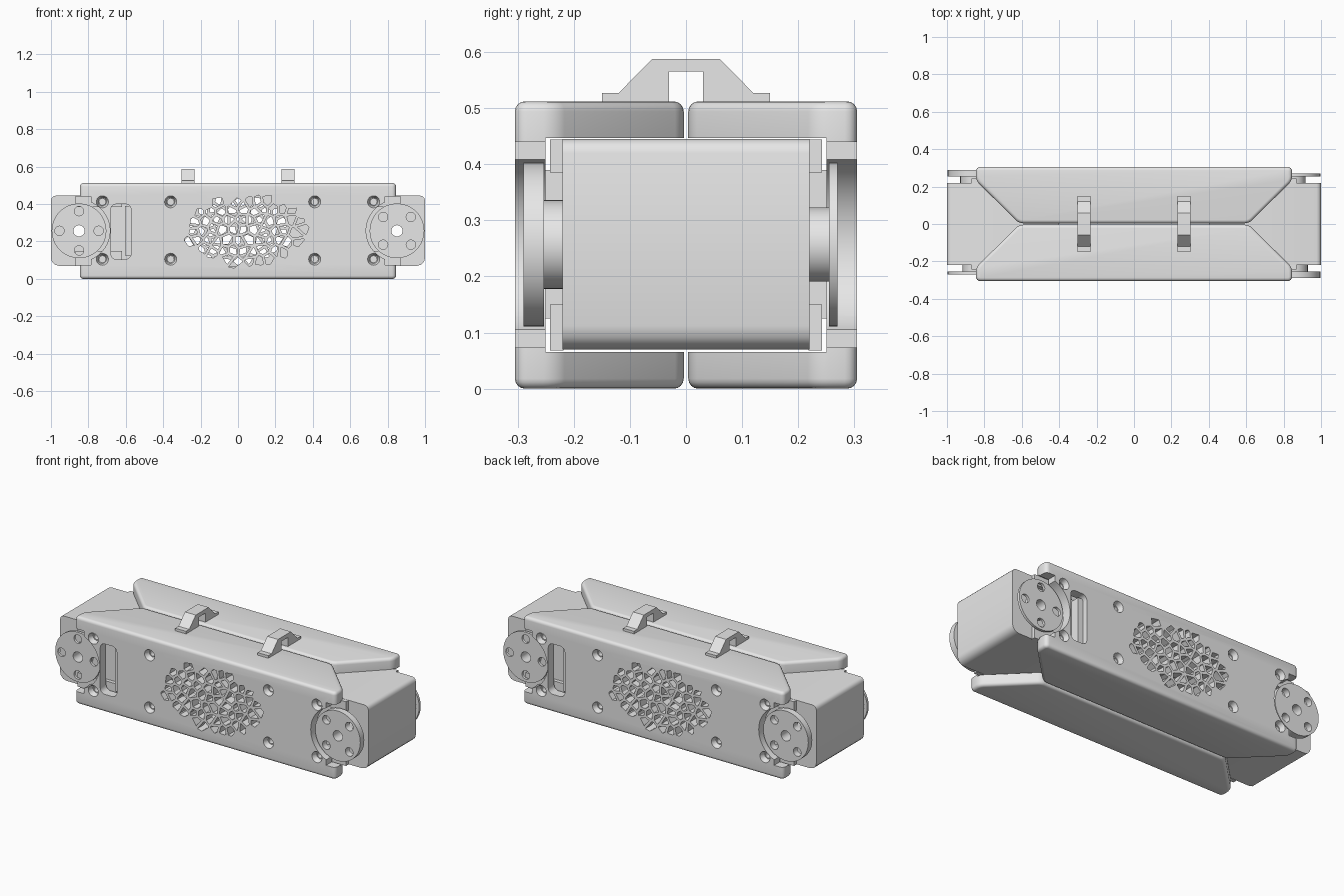
import bpy, bmesh, math, random
from math import radians, pi
from mathutils import Matrix, Vector

cube = bpy.data.objects.get("Cube")
if cube:
    bpy.data.objects.remove(cube, do_unlink=True)

grey = bpy.data.materials.new("light_grey")
grey.use_nodes = True
grey.diffuse_color = (0.8, 0.8, 0.8, 1)
grey.node_tree.nodes["Principled BSDF"].inputs["Base Color"].default_value = (0.8, 0.8, 0.8, 1)

MID = 0.257      # height of the motor axes
AXIS = 0.85      # distance of the motor axes from the centre
HEIGHT = 0.512


def box(bm, x, y, z):
    """Box from three (low, high) ranges."""
    size = [b - a for a, b in (x, y, z)]
    centre = [(a + b) / 2 for a, b in (x, y, z)]
    m = Matrix.Translation(centre) @ Matrix.Diagonal((*size, 1))
    return bmesh.ops.create_cube(bm, size=1, matrix=m)["verts"]


def cyl(bm, x, z, y0, y1, r_out, r_in=None, segs=32):
    """Cylinder or cone along y; r_out is the radius at y0."""
    m = Matrix.Translation((x, (y0 + y1) / 2, z)) @ Matrix.Rotation(pi / 2, 4, 'X')
    bmesh.ops.create_cone(bm, cap_ends=True, segments=segs, depth=y1 - y0, matrix=m,
                          radius1=r_out if r_in is None else r_in, radius2=r_out)


def prism(bm, points, direction):
    """Extrude a flat outline along a direction."""
    face = bm.faces.new([bm.verts.new(p) for p in points])
    ext = bmesh.ops.extrude_face_region(bm, geom=[face])["geom"]
    bmesh.ops.translate(bm, vec=direction, verts=[g for g in ext if isinstance(g, bmesh.types.BMVert)])
    bmesh.ops.recalc_face_normals(bm, faces=bm.faces)


def finish(bm, name, helper=False):
    bmesh.ops.recalc_face_normals(bm, faces=bm.faces)
    mesh = bpy.data.meshes.new(name)
    bm.to_mesh(mesh)
    bm.free()
    mesh.materials.append(grey)
    ob = bpy.data.objects.new(name, mesh)
    bpy.context.scene.collection.objects.link(ob)
    if helper:
        ob.hide_render = True
    return ob


def carve(ob, cutters):
    """Subtract the cutters, bake the result and remove the cutters."""
    for c in cutters:
        mod = ob.modifiers.new("cut", 'BOOLEAN')
        mod.operation, mod.solver, mod.object = 'DIFFERENCE', 'EXACT', c
    graph = bpy.context.evaluated_depsgraph_get()
    mesh = bpy.data.meshes.new_from_object(ob.evaluated_get(graph))
    ob.modifiers.clear()
    ob.data = mesh
    for c in cutters:
        bpy.data.objects.remove(c, do_unlink=True)


def turned_copy(ob, name):
    """Same part, half a turn about the vertical axis."""
    twin = bpy.data.objects.new(name, ob.data)
    twin.rotation_euler.z = pi
    bpy.context.scene.collection.objects.link(twin)


def clip(poly, origin, normal):
    """Keep the side of a 2D polygon that lies behind a line."""
    out = []
    for a, b in zip(poly, poly[1:] + poly[:1]):
        da, db = (a - origin).dot(normal), (b - origin).dot(normal)
        if da <= 0:
            out.append(a)
        if da * db < 0:
            out.append(a.lerp(b, da / (da - db)))
    return out


def cell_outlines():
    """Shrunken cells around scattered seeds inside an oval."""
    rng = random.Random(7)
    step = 0.055
    seeds = [Vector((0.03 + step * (i + rng.uniform(-0.36, 0.36) + 0.5 * (j % 2)),
                     MID + step * (j + rng.uniform(-0.36, 0.36))))
             for i in range(-9, 9) for j in range(-5, 6)]
    for p in seeds:
        if ((p.x - 0.03) / 0.32) ** 2 + ((p.y - MID) / 0.185) ** 2 > 1:
            continue
        poly = [p + Vector(c) * 0.06 for c in ((-1, -1), (1, -1), (1, 1), (-1, 1))]
        for q in seeds:
            d = q - p
            if 0 < d.length < 0.2:
                n = d.normalized()
                poly = clip(poly, (p + q) / 2 - n * 0.0075, n)
        if len(poly) > 2:
            yield poly


# Front shell: bevelled trapezoid block
bm = bmesh.new()
plan = [(-0.845, -0.305), (0.845, -0.305), (0.845, -0.232),
        (0.615, -0.004), (-0.615, -0.004), (-0.845, -0.232)]
prism(bm, [(x, y, 0) for x, y in plan], (0, 0, HEIGHT))
uprights = [e for e in bm.edges if abs(e.verts[0].co.z - e.verts[1].co.z) > 0.1]
bmesh.ops.bevel(bm, geom=uprights, offset=0.022, segments=4, profile=0.5, affect='EDGES')
rims = [e for e in bm.edges if abs(e.verts[0].co.z - e.verts[1].co.z) < 0.01]
bmesh.ops.bevel(bm, geom=rims, offset=0.018, segments=4, profile=0.5, affect='EDGES')
front_shell = finish(bm, "front_shell")

# Cutters: hollow channel, motor notches, end openings, screw seats
bm = bmesh.new()
box(bm, (-1, 1), (-0.25, 0.1), (0.065, 0.447))
hollow = finish(bm, "hollow_cutter", True)

notches, ends, seats, holes = (bmesh.new() for _ in range(4))
for s in (-1, 1):
    cyl(notches, s * AXIS, MID, -0.4, -0.2, 0.165, segs=64)
    box(ends, sorted((s * 0.785, s * 1.1)), (-0.4, -0.21), (0.073, 0.44))
for x in (-0.725, -0.36, 0.41, 0.725):
    for z in (0.105, 0.412):
        cyl(seats, x, z, -0.31, -0.275, 0.034, 0.022, 24)
        cyl(holes, x, z, -0.29, -0.23, 0.017, segs=16)

# Cutters: cable slot and cell vents
slot = box(holes, (-0.68, -0.572), (-0.35, -0.23), (0.105, 0.4))
corners = {e for v in slot for e in v.link_edges
           if abs(e.verts[0].co.y - e.verts[1].co.y) > 0.1}
bmesh.ops.bevel(holes, geom=list(corners), offset=0.03, segments=5, profile=0.5, affect='EDGES')
for poly in cell_outlines():
    prism(holes, [(p.x, -0.35, p.y) for p in poly], (0, 0.12, 0))
carve(front_shell, [hollow] + [finish(b, n + "_cutter", True) for b, n in
                               ((notches, "notch"), (ends, "end"), (seats, "seat"), (holes, "hole"))])
turned_copy(front_shell, "back_shell")

# Ledge inside the cable slot
bm = bmesh.new()
box(bm, (-0.605, -0.56), (-0.275, -0.22), (0.125, 0.39))
turned_copy(finish(bm, "front_slot_ledge"), "back_slot_ledge")


def axis_cutter(extra=()):
    b = bmesh.new()
    cyl(b, AXIS, MID, -0.4, 0.4, 0.03)
    for a in extra:
        cyl(b, AXIS + 0.105 * math.cos(a), MID + 0.105 * math.sin(a), -0.4, 0.4, 0.025, segs=20)
    return finish(b, "axis_cutter", True)


# Motor body with chamfered outer end
bm = bmesh.new()
box(bm, (0.4, 1.0), (-0.22, 0.22), (0.07, 0.445))
for z, size in ((0.07, 0.042), (0.445, 0.025)):
    edge = [e for e in bm.edges if all(v.co.x > 0.99 and abs(v.co.z - z) < 0.001 for v in e.verts)]
    bmesh.ops.bevel(bm, geom=edge, offset=size, segments=3, profile=0.5, affect='EDGES')
motor = finish(bm, "left_motor")
carve(motor, [axis_cutter()])
turned_copy(motor, "right_motor")

# Corner lugs on the motor sides
bm = bmesh.new()
for y in ((-0.242, -0.218), (0.218, 0.242)):
    for z in ((0.068, 0.15), (0.385, 0.444)):
        box(bm, (0.62, 0.87), y, z)
turned_copy(finish(bm, "left_motor_lugs"), "right_motor_lugs")

# Drive disc (thick) and idler disc (thin), each with a hub
for name, y0, y1, hub, turn in (("drive", -0.29, -0.253, 0.079, pi / 4),
                                ("idler", 0.255, 0.27, 0.066, 0)):
    bm = bmesh.new()
    cyl(bm, AXIS, MID, y0, y1, 0.146, segs=64)
    disc = finish(bm, f"left_{name}_disc")
    carve(disc, [axis_cutter([turn + i * pi / 2 for i in range(4)])])
    turned_copy(disc, f"right_{name}_disc")
    bm = bmesh.new()
    inner = (-0.254, -0.219) if y0 < 0 else (0.219, 0.256)
    cyl(bm, AXIS, MID, *inner, hub, segs=48)
    hub_ob = finish(bm, f"left_{name}_hub")
    carve(hub_ob, [axis_cutter()])
    turned_copy(hub_ob, f"right_{name}_hub")

# Bridge clips over the seam
half = [(0.03, 0.51), (0.15, 0.51), (0.15, 0.527), (0.12, 0.527), (0.06, 0.588)]
outline = half + [(-y, z) for y, z in reversed(half)] + [(-0.03, 0.565), (0.03, 0.565)]
bm = bmesh.new()
prism(bm, [(0.232, y, z) for y, z in outline], (0.07, 0, 0))
turned_copy(finish(bm, "left_clip"), "right_clip")

# Smooth shading with sharp edges kept
bpy.ops.object.select_all(action='DESELECT')
for ob in bpy.context.scene.objects:
    if ob.type == 'MESH':
        ob.select_set(True)
        bpy.context.view_layer.objects.active = ob
bpy.ops.object.shade_smooth_by_angle(angle=radians(32))
